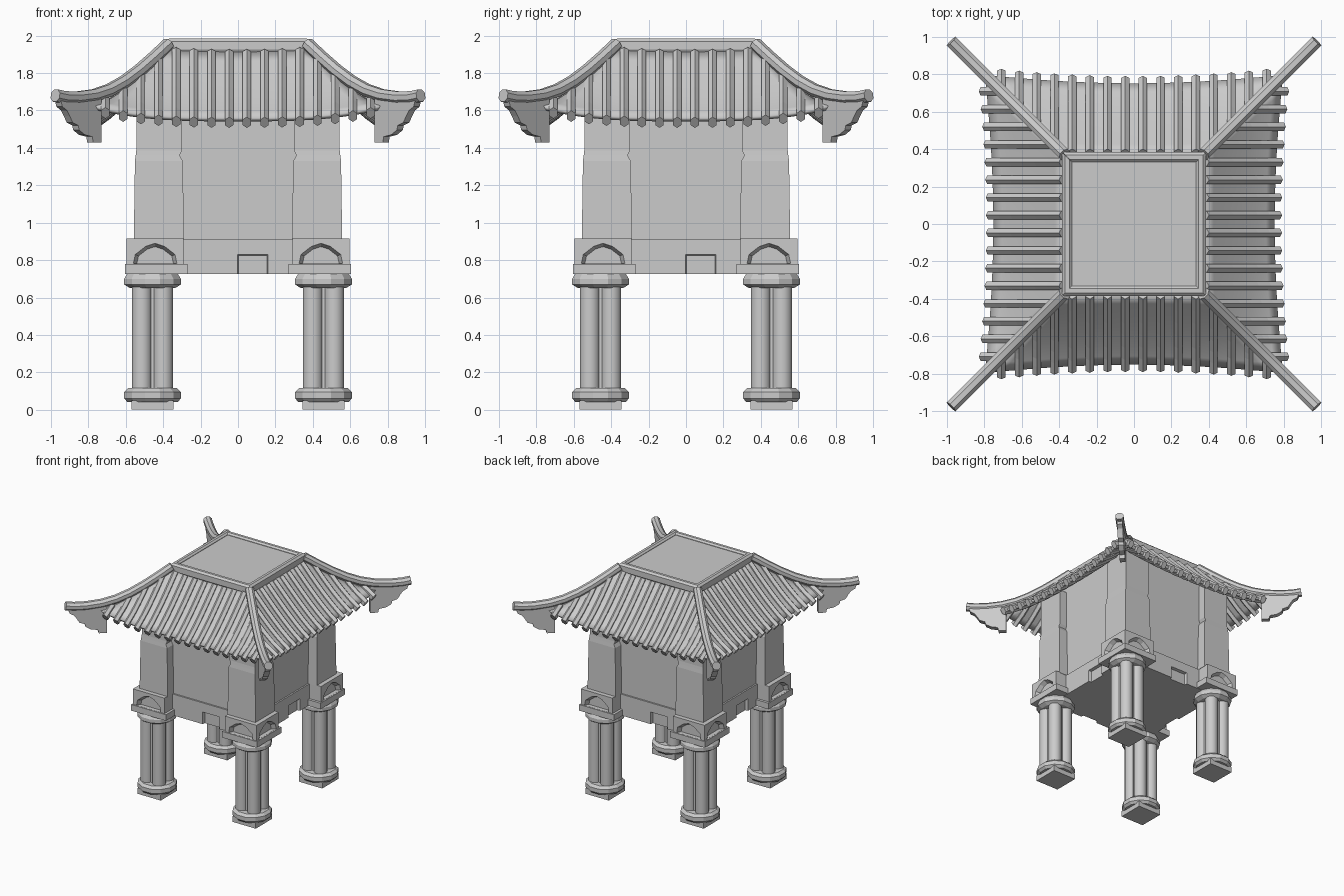
import bpy, bmesh, math
from mathutils import Vector, Matrix

if "Cube" in bpy.data.objects:
    bpy.data.objects.remove(bpy.data.objects["Cube"])

stone = bpy.data.materials.new("pale_grey_stone")
stone.use_nodes = True
GREY = (0.6, 0.6, 0.6, 1)
stone.diffuse_color = GREY
stone.node_tree.nodes["Principled BSDF"].inputs["Base Color"].default_value = GREY


def finish(bm, name, four=True, smooth=0):
    """Turn a bmesh into an object, optionally repeated on all four sides."""
    if four:
        source = bm.verts[:] + bm.edges[:] + bm.faces[:]
        for k in (1, 2, 3):
            copy = bmesh.ops.duplicate(bm, geom=source)["geom"]
            verts = [g for g in copy if isinstance(g, bmesh.types.BMVert)]
            bmesh.ops.rotate(bm, verts=verts, matrix=Matrix.Rotation(k * math.pi / 2, 3, "Z"))
    bmesh.ops.recalc_face_normals(bm, faces=bm.faces[:])
    mesh = bpy.data.meshes.new(name)
    bm.to_mesh(mesh)
    bm.free()
    mesh.materials.append(stone)
    obj = bpy.data.objects.new(name, mesh)
    bpy.context.collection.objects.link(obj)
    bpy.ops.object.select_all(action="DESELECT")
    obj.select_set(True)
    bpy.context.view_layer.objects.active = obj
    if smooth:
        bpy.ops.object.shade_smooth_by_angle(angle=math.radians(smooth))
    return obj


def carve(obj, cutter):
    """Subtract the cutter from the object and discard it."""
    cutter.hide_render = True
    cut = obj.modifiers.new("carve", "BOOLEAN")
    cut.operation, cut.object = "DIFFERENCE", cutter
    bpy.context.view_layer.objects.active = obj
    bpy.ops.object.modifier_apply(modifier=cut.name)
    bpy.data.objects.remove(cutter)


def loft(bm, rings):
    """Skin a closed tube through rings of points and cap both ends."""
    rows = [[bm.verts.new(p) for p in ring] for ring in rings]
    n = len(rows[0])
    for a, b in zip(rows, rows[1:]):
        for i in range(n):
            bm.faces.new((a[i], a[(i + 1) % n], b[(i + 1) % n], b[i]))
    bm.faces.new(rows[0])
    bm.faces.new(rows[-1])


def square(lo, hi, z):
    return [(lo, lo, z), (hi, lo, z), (hi, hi, z), (lo, hi, z)]


def block(bm, lo, hi, bottom, top):
    loft(bm, [square(lo, hi, bottom), square(lo, hi, top)])


def lathe(bm, x, y, profile, n):
    """Round post from (radius, height) pairs."""
    angles = [math.tau * (i + 0.5) / n for i in range(n)]
    loft(bm, [[(x + r * math.cos(a), y + r * math.sin(a), z) for a in angles]
              for r, z in profile])


def sweep(bm, path, wide, tall, side, n):
    """Sweep an oval polygon along a path lying in one vertical plane."""
    rings = []
    for i, p in enumerate(path):
        tangent = (path[min(i + 1, len(path) - 1)] - path[max(i - 1, 0)]).normalized()
        up = tangent.cross(side)
        rings.append([p + side * wide * math.cos(a) + up * tall * math.sin(a)
                      for a in (math.tau * (k + 0.5) / n for k in range(n))])
    loft(bm, rings)


def curve_at(points, d):
    for (a, za), (b, zb) in zip(points, points[1:]):
        if d <= b:
            break
    return za + (zb - za) * (d - a) / (b - a)


# Columns: foot slab, clustered shaft, base ring and capital
COL = 0.457
bm = bmesh.new()
block(bm, COL - 0.112, COL + 0.112, 0, 0.05)
finish(bm, "column_foot")
bm = bmesh.new()
for sx in (-1, 1):
    for sy in (-1, 1):
        lathe(bm, COL + sx * 0.057, COL + sy * 0.057, [(0.054, 0.1), (0.054, 0.68)], 12)
lathe(bm, COL, COL, [(0.085, 0.1), (0.085, 0.68)], 8)
finish(bm, "column_shaft", smooth=35)
bm = bmesh.new()
lathe(bm, COL, COL, [(0.138, 0.04), (0.157, 0.06), (0.157, 0.095), (0.135, 0.115)], 12)
finish(bm, "column_base_ring")
bm = bmesh.new()
lathe(bm, COL, COL, [(0.125, 0.65), (0.157, 0.67), (0.157, 0.70), (0.138, 0.73)], 12)
finish(bm, "column_capital")

# Corner blocks with arched niches on the two outer faces
BLK = 0.443
FACE = BLK + 0.152
bm = bmesh.new()
block(bm, 0.269, 0.605, 0.727, 0.78)
finish(bm, "corner_slab")
bm = bmesh.new()
block(bm, BLK - 0.152, FACE, 0.77, 0.915)
corner_block = finish(bm, "corner_block")


def arch(half, top):
    shape = [(-1, 0), (-0.91, 0.45), (-0.43, 0.85), (0, 1), (0.43, 0.85), (0.91, 0.45), (1, 0)]
    return [(BLK + half * u, 0.781 + (top - 0.781) * v) for u, v in shape]


bm = bmesh.new()
layers = ((FACE + 0.01, arch(0.122, 0.895)), (FACE - 0.035, arch(0.098, 0.872)))
loft(bm, [[(u, d, z) for u, z in ring] for d, ring in layers])
loft(bm, [[(d, u, z) for u, z in ring] for d, ring in layers])
carve(corner_block, finish(bm, "niche_cutter"))

# Lower band, set back between the corners, with a small recess on each side
BAND = 0.485
bm = bmesh.new()
block(bm, -BAND, BAND, 0.725, 0.91)
band = finish(bm, "lower_band", four=False)
bm = bmesh.new()
loft(bm, [[(lo, -d, 0.70), (hi, -d, 0.70), (hi, -d, top), (lo, -d, top)]
          for d, lo, hi, top in ((BAND + 0.01, -0.004, 0.162, 0.832),
                                 (BAND - 0.025, 0.004, 0.154, 0.824))])
carve(band, finish(bm, "recess_cutter"))

# Walls and tapered corner piers nicked along their inner edges
bm = bmesh.new()
block(bm, -0.472, 0.472, 0.9, 1.765)
finish(bm, "walls", four=False)
bm = bmesh.new()
loft(bm, [square(lo, hi, z) for lo, hi, z in (
    (0.288, 0.557, 0.91), (0.296, 0.551, 1.33), (0.312, 0.547, 1.36),
    (0.300, 0.544, 1.385), (0.300, 0.543, 1.705))])
finish(bm, "corner_pier")

# Roof sheet: concave slopes that lift toward the corners
MIDDLE = [(0.37, 1.905), (0.45, 1.822), (0.53, 1.74), (0.61, 1.663), (0.69, 1.592), (0.77, 1.533)]
CORNER = [(0.37, 1.92), (0.45, 1.84), (0.53, 1.765), (0.61, 1.70), (0.69, 1.65), (0.80, 1.618)]


def roof_z(u, d):
    w = min(1, abs(u) / d) ** 2.5
    return curve_at(MIDDLE, d) * (1 - w) + curve_at(CORNER, d) * w


bm = bmesh.new()
COLS, ROWS = 20, 8
grid = []
for j in range(ROWS + 1):
    row = []
    for i in range(COLS + 1):
        s = 2 * i / COLS - 1
        d = 0.37 + (0.375 + 0.045 * s * s) * j / ROWS
        row.append(bm.verts.new((s * d, -d, roof_z(s * d, d))))
    grid.append(row)
for upper, lower in zip(grid, grid[1:]):
    for i in range(COLS):
        bm.faces.new((upper[i], lower[i], lower[i + 1], upper[i + 1]))
sheet = finish(bm, "roof_sheet", smooth=30)
thick = sheet.modifiers.new("thickness", "SOLIDIFY")
thick.thickness, thick.offset = 0.024, 0

# Roof ribs: sixteen tile rolls on each slope
bm = bmesh.new()
for k in range(16):
    u = (k - 7.5) * 0.0945
    start = max(0.375, abs(u) - 0.005)
    end = 0.77 + 0.045 * (u / 0.75) ** 2
    steps = [start + (end - start) * t / 6 for t in range(7)]
    path = [Vector((u, -d, roof_z(u, d) + 0.003)) for d in steps]
    sweep(bm, path, 0.026, 0.036, Vector((1, 0, 0)), 6)
finish(bm, "roof_ribs")

# Hip beams sweeping out to upturned tips
HIP = [(0.372, 1.955), (0.45, 1.882), (0.53, 1.812), (0.61, 1.752), (0.69, 1.707),
       (0.77, 1.68), (0.86, 1.668), (0.93, 1.67), (0.977, 1.68)]
bm = bmesh.new()
sweep(bm, [Vector((d, d, z)) for d, z in HIP], 0.036, 0.036, Vector((1, -1, 0)).normalized(), 8)
finish(bm, "hip_beam", smooth=30)

# Scalloped brackets under the hip tips
bm = bmesh.new()
outline = [(0.745, 1.66), (0.745, 1.43), (0.79, 1.43), (0.795, 1.46), (0.835, 1.47), (0.865, 1.495),
           (0.87, 1.52), (0.90, 1.535), (0.915, 1.57), (0.93, 1.6), (0.955, 1.62), (0.965, 1.66)]
loft(bm, [[(d + t, d - t, z) for d, z in outline] for t in (-0.016, 0.016)])
finish(bm, "hip_bracket")

# Flat roof top with a raised border
bm = bmesh.new()
block(bm, -0.36, 0.36, 1.89, 1.968)
finish(bm, "top_panel", four=False)
bm = bmesh.new()
section = [(0.332, 1.93), (0.332, 1.972), (0.346, 1.985), (0.368, 1.985),
           (0.385, 1.97), (0.385, 1.925), (0.37, 1.9)]
loft(bm, [[(s * d, -d, z) for d, z in section] for s in (-1, 1)])
finish(bm, "top_border")
